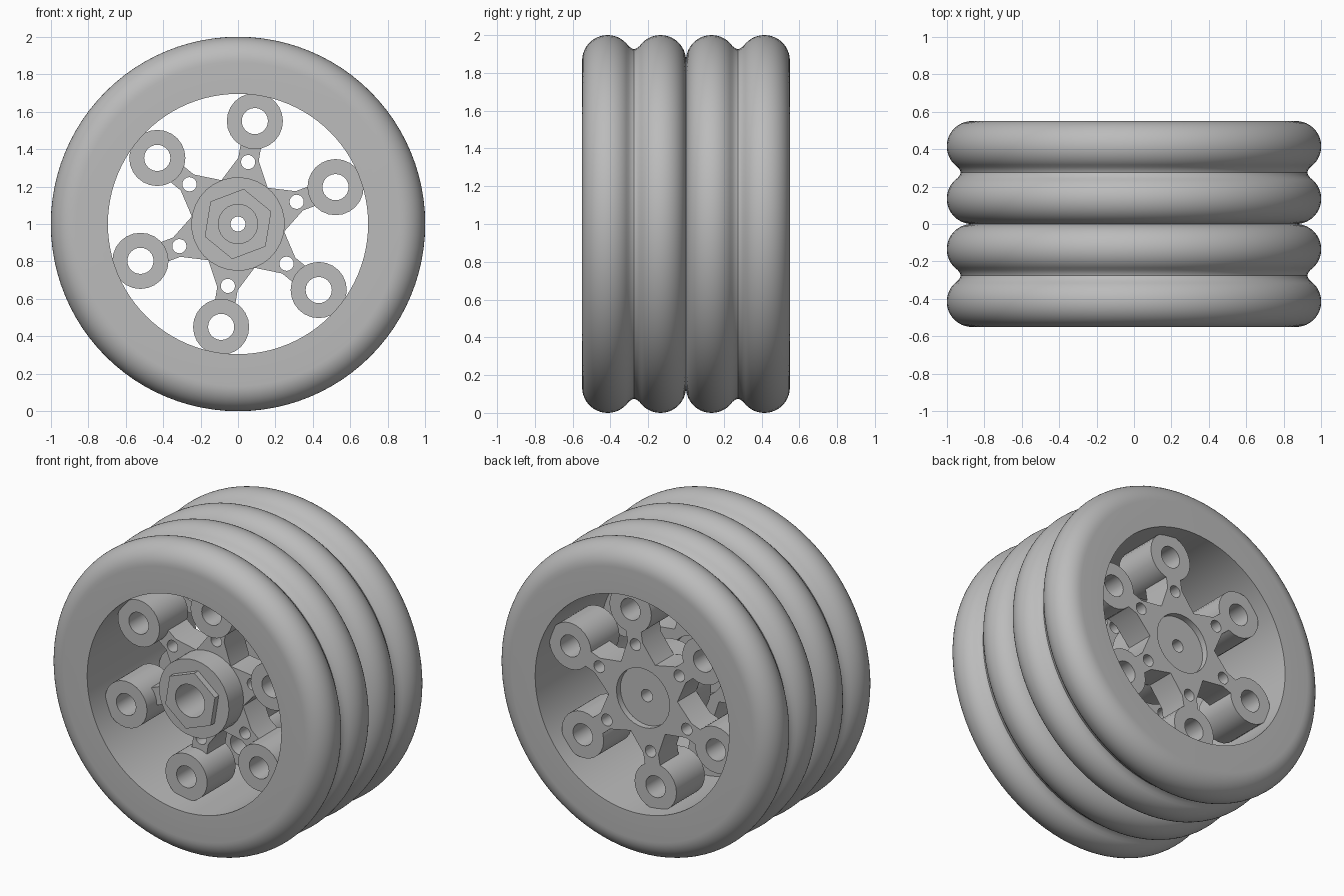
import bpy, bmesh
from math import sin, cos, pi, radians, tau

if "Cube" in bpy.data.objects:
    bpy.data.objects.remove(bpy.data.objects["Cube"], do_unlink=True)

grey = bpy.data.materials.new("light_grey")
grey.use_nodes = True
colour = (0.5, 0.5, 0.5, 1)
grey.diffuse_color = colour
grey.node_tree.nodes["Principled BSDF"].inputs["Base Color"].default_value = colour

AXLE = 1.0                      # axle height
STEP = 0.55                     # spacing between the two wheels
ANGLES = [radians(20.7 + 60 * k) for k in range(6)]


def polar(r, a):
    return (r * cos(a), r * sin(a))


def finish(bm, name):
    bmesh.ops.recalc_face_normals(bm, faces=bm.faces)
    mesh = bpy.data.meshes.new(name)
    bm.to_mesh(mesh)
    bm.free()
    mesh.materials.append(grey)
    ob = bpy.data.objects.new(name, mesh)
    ob.location.z = AXLE
    bpy.context.collection.objects.link(ob)
    return ob


def lathe(name, profile, segments, centre=(0, 0)):
    """Spin a closed (radius, y) profile about an axis parallel to y."""
    bm = bmesh.new()
    rings = [[bm.verts.new((centre[0] + r * cos(tau * i / segments), y,
                            centre[1] + r * sin(tau * i / segments)))
              for r, y in profile] for i in range(segments)]
    n = len(profile)
    for i in range(segments):
        a, b = rings[i], rings[(i + 1) % segments]
        for j in range(n):
            k = (j + 1) % n
            bm.faces.new((a[j], a[k], b[k], b[j]))
    return finish(bm, name)


def prism(name, outline, y0, y1):
    """Extrude an (x, z) outline along y."""
    bm = bmesh.new()
    face = bm.faces.new([bm.verts.new((x, y0, z)) for x, z in outline])
    out = bmesh.ops.extrude_face_region(bm, geom=[face])
    verts = [v for v in out["geom"] if isinstance(v, bmesh.types.BMVert)]
    bmesh.ops.translate(bm, verts=verts, vec=(0, y1 - y0, 0))
    return finish(bm, name)


def disc(name, r, y0, y1, centre=(0, 0), sides=32):
    pts = [polar(r, ANGLES[0] + tau * i / sides) for i in range(sides)]
    return prism(name, [(centre[0] + x, centre[1] + z) for x, z in pts], y0, y1)


def cut(ob, cutters):
    for c in cutters:
        mod = ob.modifiers.new("cut", 'BOOLEAN')
        mod.operation, mod.solver, mod.object = 'DIFFERENCE', 'EXACT', c
    deps = bpy.context.evaluated_depsgraph_get()
    mesh = bpy.data.meshes.new_from_object(ob.evaluated_get(deps))
    ob.modifiers.clear()
    ob.data = mesh


# Tyre: two rounded lobes with a soft groove between, plain bore
LOBE, MID = 0.135, -STEP / 2
half = [(0.695, -STEP)]
for i in range(19):
    a = pi - radians(145) * i / 18
    half.append((0.865 + LOBE * sin(a), -STEP + LOBE + LOBE * cos(a)))
half.append((0.929, MID - 0.012))
profile = half + [(0.925, MID)] + [(r, 2 * MID - y) for r, y in reversed(half)]
parts = [lathe("tyre", profile, 96)]

# Star plate: six tapered spokes meeting in valleys at the hub
outline = []
for a in ANGLES:
    outline.append(polar(0.25, a - pi / 6))
    for u, v in ((0.35, -0.055), (0.46, -0.055), (0.46, 0.055), (0.35, 0.055)):
        outline.append((u * cos(a) - v * sin(a), u * sin(a) + v * cos(a)))
star = prism("spoke_star", outline, -0.30, -0.11)

# Hub drum and hexagonal drive boss
drum = disc("hub_drum", 0.25, -0.45, -0.27)
hexagon = disc("hub_hexagon", 0.19, -0.49, -0.45, sides=6)

# Cutters: axle hole, front counterbore, rear recess, lightening holes
axle = disc("axle_cutter", 0.04, -0.7, 0.1, sides=24)
counterbore = disc("counterbore_cutter", 0.105, -0.7, -0.25)
recess = disc("recess_cutter", 0.19, -0.15, 0.1)
holes = [disc("hole_cutter", 0.038, -0.7, 0.1, polar(0.335, a), 20) for a in ANGLES]
cut(star, [axle, counterbore, recess] + holes)
for ob in (drum, hexagon):
    cut(ob, [counterbore])
cut(drum, [axle])
for c in [axle, counterbore, recess] + holes:
    bpy.data.objects.remove(c, do_unlink=True)
parts += [star, drum, hexagon]

# Tubular bosses at the spoke tips
for k, a in enumerate(ANGLES):
    tube = [(0.07, -0.40), (0.15, -0.40), (0.15, -0.11), (0.07, -0.11)]
    parts.append(lathe(f"spoke_boss_{k + 1}", tube, 24, polar(0.557, a)))

# Shade smooth with sharp edges kept
bpy.ops.object.select_all(action='DESELECT')
for ob in parts:
    ob.select_set(True)
bpy.context.view_layer.objects.active = parts[0]
bpy.ops.object.shade_smooth_by_angle(angle=radians(32))

# Second identical wheel behind the first
for ob in parts:
    twin = ob.copy()
    twin.name = "rear_" + ob.name
    ob.name = "front_" + ob.name
    twin.location.y += STEP
    bpy.context.collection.objects.link(twin)
